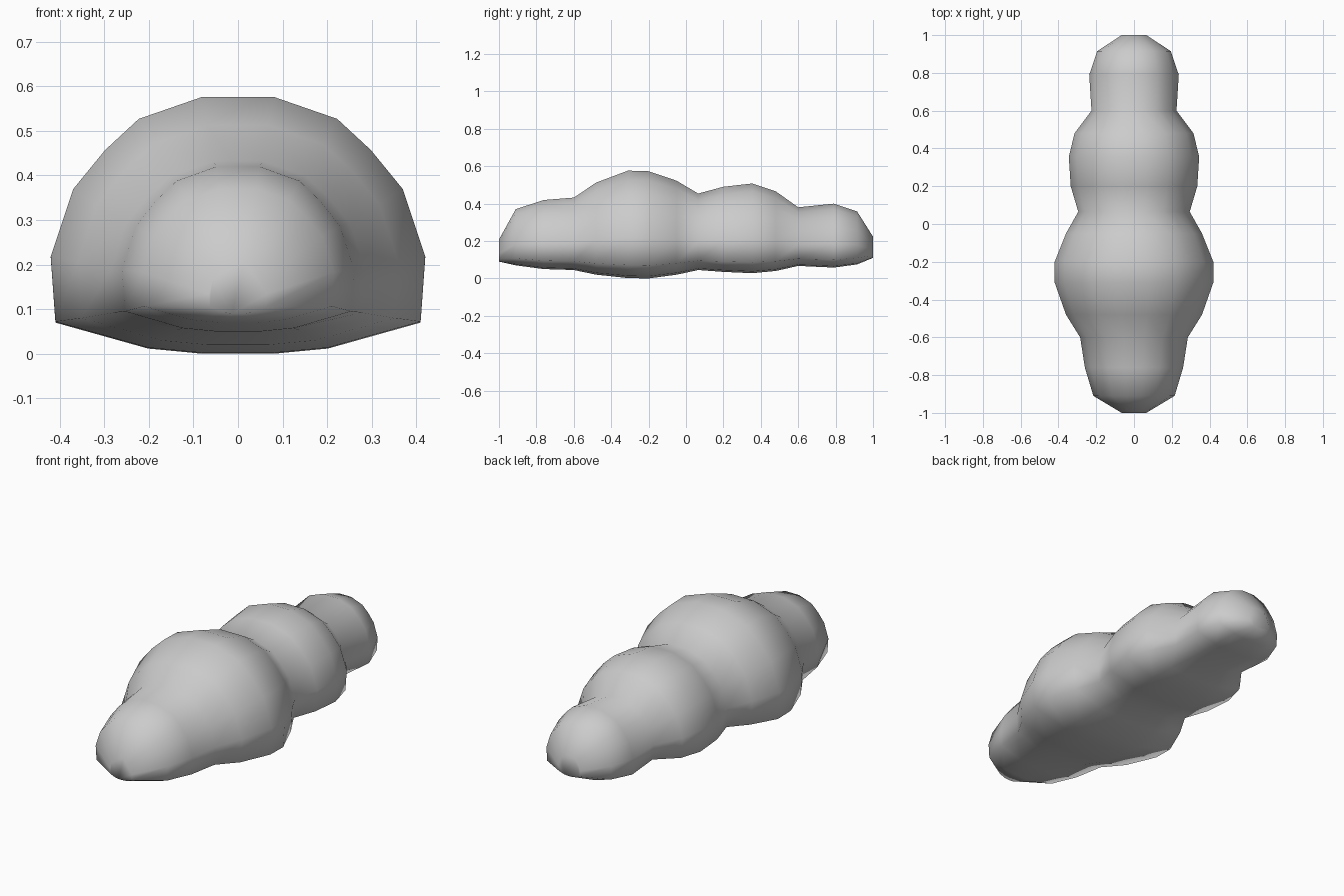
import bpy
import bmesh

cube = bpy.data.objects.get("Cube")
if cube:
    bpy.data.objects.remove(cube)

grey = bpy.data.materials.new("plain_grey")
grey.use_nodes = True
grey.diffuse_color = (0.6, 0.6, 0.6, 1)
grey.node_tree.nodes["Principled BSDF"].inputs["Base Color"].default_value = grey.diffuse_color

# Half cross-section: share of half width, share of height
SECTION = [(.19, 0), (.48, .02), (.975, .12), (1, .37), (.88, .63),
           (.71, .78), (.53, .9), (.19, .985)]

# Lobes along the body: y, half width, underside, crown
STATIONS = [
    (-1, .065, .09, .21), (-.91, .215, .07, .375), (-.76, .26, .05, .425),
    (-.6, .285, .045, .438), (-.48, .36, .02, .52), (-.31, .42, .002, .585),
    (-.2, .42, 0, .582), (-.05, .36, .02, .53), (.065, .295, .045, .46),
    (.2, .335, .035, .497), (.355, .345, .028, .515), (.48, .315, .04, .472),
    (.6, .225, .067, .385), (.79, .237, .058, .405), (.915, .195, .075, .362),
    (1, .065, .11, .225),
]


def add_ring(bm, y, half_width, low, high):
    outline = SECTION + [(-x, z) for x, z in reversed(SECTION)]
    return [bm.verts.new((x * half_width, y, low + z * (high - low))) for x, z in outline]


# Loft the rings into one closed skin
bm = bmesh.new()
rings = [add_ring(bm, *station) for station in STATIONS]
for a, b in zip(rings, rings[1:]):
    for i in range(len(a)):
        j = (i + 1) % len(a)
        bm.faces.new((a[i], a[j], b[j], b[i]))
bm.faces.new(rings[0])
bm.faces.new(rings[-1])
bmesh.ops.recalc_face_normals(bm, faces=bm.faces)
for face in bm.faces:
    face.smooth = True

mesh = bpy.data.meshes.new("lobed_body")
bm.to_mesh(mesh)
bm.free()
mesh.materials.append(grey)
body = bpy.data.objects.new("lobed_body", mesh)
bpy.context.collection.objects.link(body)
